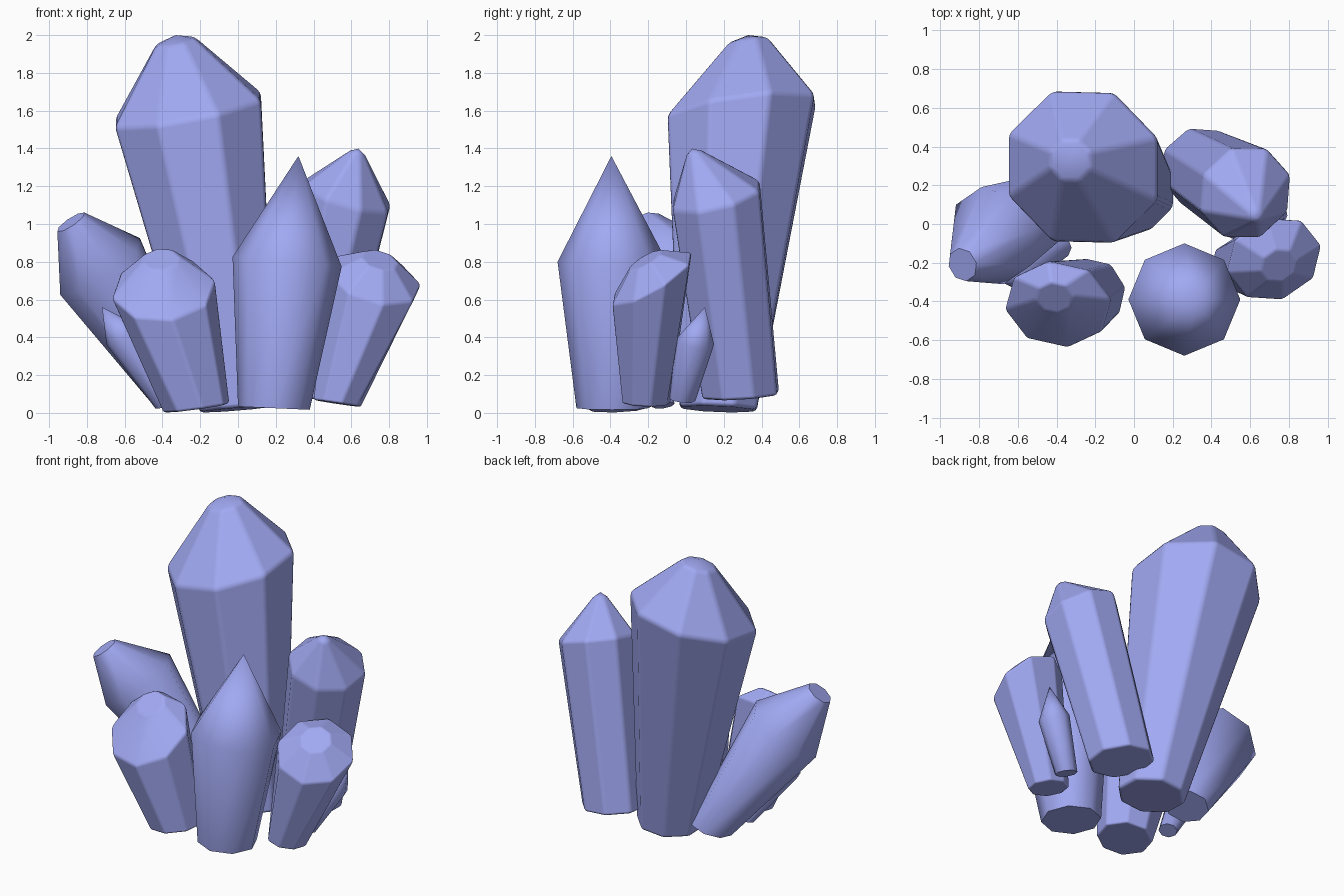
import bpy, bmesh, math
from mathutils import Vector

if "Cube" in bpy.data.objects:
    bpy.data.objects.remove(bpy.data.objects["Cube"])

mat = bpy.data.materials.new("crystal_blue")
mat.diffuse_color = (0.36, 0.40, 0.90, 1)
mat.use_nodes = True
mat.node_tree.nodes["Principled BSDF"].inputs["Base Color"].default_value = mat.diffuse_color


def ring(bm, centre, normal, radius, phase, sides=8):
    """Polygon ring facing along normal; radius 0 gives a single point."""
    c = Vector(centre)
    if radius == 0:
        return [bm.verts.new(c)]
    n = Vector(normal).normalized()
    u = (Vector((1, 0, 0)) - n * n.x).normalized()
    v = n.cross(u)
    out = []
    for i in range(sides):
        a = 2 * math.pi * i / sides + math.radians(phase)
        out.append(bm.verts.new(c + radius * (u * math.cos(a) + v * math.sin(a))))
    return out


def crystal(name, base, shoulder, normal, tip, phase=0, cap=None, bevel=0.0):
    """base / shoulder / tip / cap are (x, y, z, radius)."""
    bm = bmesh.new()
    axis = Vector(shoulder[:3]) - Vector(base[:3])
    base_n = axis.normalized() + Vector((0, 0, 1))
    specs = [(base, base_n), (shoulder, normal)]
    if cap:
        specs.append((cap, normal))
    specs.append((tip, normal))
    rings = [ring(bm, s[:3], n, s[3], phase) for s, n in specs]
    bm.faces.new(rings[0][::-1])
    for lo, hi in zip(rings, rings[1:]):
        for i in range(len(lo)):
            j = (i + 1) % len(lo)
            if len(hi) == 1:
                bm.faces.new((lo[i], lo[j], hi[0]))
            else:
                bm.faces.new((lo[i], lo[j], hi[j], hi[i]))
    if len(rings[-1]) > 1:
        bm.faces.new(rings[-1])
    bmesh.ops.recalc_face_normals(bm, faces=bm.faces)
    me = bpy.data.meshes.new(name)
    bm.to_mesh(me)
    bm.free()
    me.materials.append(mat)
    ob = bpy.data.objects.new(name, me)
    bpy.context.collection.objects.link(ob)
    for p in me.polygons:
        p.use_smooth = True
    if bevel:
        m = ob.modifiers.new("soft_edges", 'BEVEL')
        m.width = bevel
        m.segments = 2
        m.limit_method = 'ANGLE'
        m.angle_limit = math.radians(20)
        m.harden_normals = True
    else:
        me.set_sharp_from_angle(angle=math.radians(50))
    return ob


# Tall main crystal
crystal("main_crystal", (0.0, 0.17, 0.02, 0.22), (-0.265, 0.295, 1.605, 0.425),
        (-0.19, -0.14, 1), (-0.33, 0.33, 2.0, 0), 22.5,
        cap=(-0.33, 0.33, 1.965, 0.115), bevel=0.022)
# Second tall crystal, back right
crystal("back_right_crystal", (0.345, 0.29, 0.09, 0.215), (0.575, 0.16, 1.15, 0.255),
        (0.3, -0.25, 1), (0.645, 0.02, 1.425, 0), 18, bevel=0.018)
# Sharp front crystal
crystal("front_crystal", (0.19, -0.39, 0.025, 0.19), (0.26, -0.39, 0.80, 0.29),
        (0.09, 0, 1), (0.32, -0.395, 1.36, 0), 0)
# Blunt crystal, front left
crystal("front_left_crystal", (-0.22, -0.355, 0.025, 0.18), (-0.395, -0.415, 0.655, 0.28),
        (-0.1, -0.75, 1), (-0.41, -0.38, 0.815, 0.1), 10, bevel=0.015)
# Blunt crystal, front right
crystal("front_right_crystal", (0.525, -0.21, 0.05, 0.13), (0.725, -0.18, 0.71, 0.255),
        (0.3, -0.6, 1), (0.75, -0.215, 0.81, 0.1), 10, bevel=0.012)
# Leaning crystal, left
crystal("left_crystal", (-0.305, 0.155, 0.065, 0.14), (-0.73, -0.06, 0.775, 0.26),
        (-0.56, -0.25, 0.83), (-0.885, -0.21, 1.01, 0.088), 15)
# Small slivers beside the larger crystals
crystal("small_left_crystal", (-0.38, -0.12, 0.04, 0.06), (-0.61, -0.24, 0.41, 0.1),
        (-0.5, -0.2, 0.83), (-0.72, -0.28, 0.56, 0), 0)
crystal("small_right_crystal", (0.54, -0.02, 0.07, 0.07), (0.70, 0.05, 0.38, 0.1),
        (0.4, 0.15, 0.9), (0.78, 0.10, 0.56, 0), 0)
